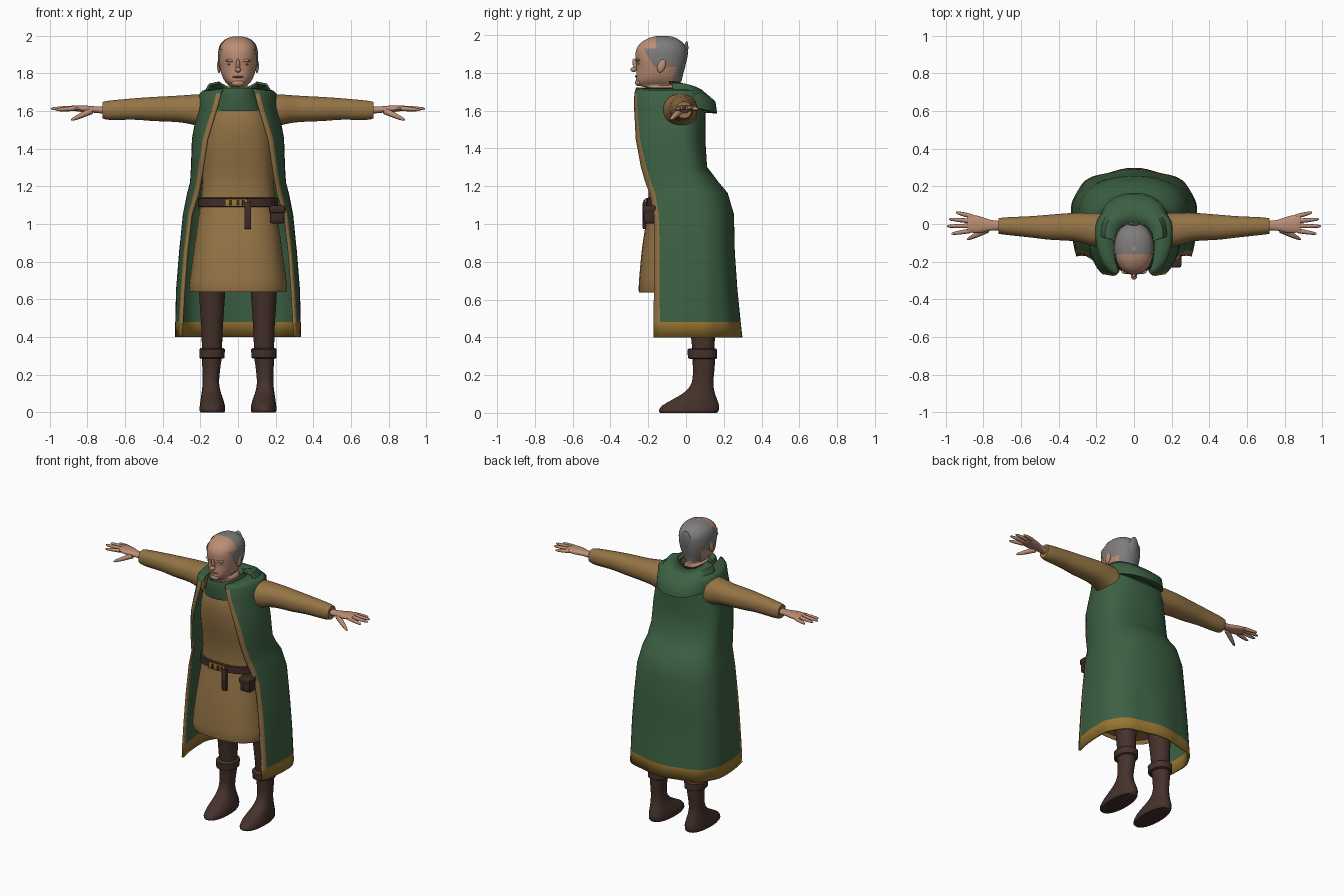
import bpy, bmesh, math
from mathutils import Vector

if "Cube" in bpy.data.objects:
    bpy.data.objects.remove(bpy.data.objects["Cube"])

def mat(name, *c):
    m = bpy.data.materials.new(name)
    m.diffuse_color = (*c, 1)
    m.use_nodes = True
    m.node_tree.nodes["Principled BSDF"].inputs["Base Color"].default_value = m.diffuse_color
    return m

GREEN = mat("green_cloth", 0.046, 0.118, 0.056)
OCHRE = mat("ochre_cloth", 0.30, 0.175, 0.06)
GOLD = mat("gold_hem", 0.32, 0.185, 0.032)
BROWN = mat("dark_leather", 0.06, 0.031, 0.024)
BELT = mat("belt_leather", 0.05, 0.024, 0.02)
SKIN = mat("skin", 0.50, 0.27, 0.175)
LIP = mat("lip", 0.27, 0.12, 0.085)
GREY = mat("grey_hair", 0.21, 0.205, 0.20)

def finish(bm, name, mats, mirror=False, solid=0):
    if not solid:
        bmesh.ops.recalc_face_normals(bm, faces=bm.faces)
    me = bpy.data.meshes.new(name)
    bm.to_mesh(me)
    bm.free()
    for m in mats:
        me.materials.append(m)
    ob = bpy.data.objects.new(name, me)
    bpy.context.collection.objects.link(ob)
    if solid:
        s = ob.modifiers.new("thickness", 'SOLIDIFY')
        s.thickness, s.offset = solid, 0
    if mirror:
        ob.modifiers.new("mirror", 'MIRROR')
    return ob

def spow(v, e):
    return math.copysign(abs(v) ** e, v)

def smooth_rows(rows, k):
    """Catmull-Rom interpolation between cross-sections."""
    out = []
    for i in range(len(rows) - 1):
        p0, p1, p2, p3 = (rows[min(max(j, 0), len(rows) - 1)] for j in range(i - 1, i + 3))
        for s in range(k):
            t = s / k
            out.append([0.5 * (2*b + (c-a)*t + (2*a-5*b+4*c-d)*t*t + (3*b-a-3*c+d)*t**3)
                        for a, b, c, d in zip(p0, p1, p2, p3)])
    return out + [list(rows[-1])]

def loft(name, rows, m, axis='z', n=2.2, seg=24, k=3, mirror=False, keep=None, grow=0):
    """Rows are (position, lo1, hi1, lo2, hi2) along z (x, y) or along x (y, z)."""
    bm = bmesh.new()
    rings = []
    for p, a0, a1, b0, b1 in smooth_rows(rows, k):
        ring = []
        for i in range(seg):
            t = 2 * math.pi * (i + 0.5) / seg
            a = (a0 + a1) / 2 + ((a1 - a0) / 2 + grow) * spow(math.cos(t), 2 / n)
            b = (b0 + b1) / 2 + ((b1 - b0) / 2 + grow) * spow(math.sin(t), 2 / n)
            ring.append(bm.verts.new((a, b, p) if axis == 'z' else (p, a, b)))
        rings.append(ring)
    for r, q in zip(rings, rings[1:]):
        for i in range(seg):
            j = (i + 1) % seg
            bm.faces.new((r[i], r[j], q[j], q[i]))
    bm.faces.new(rings[0])
    bm.faces.new(rings[-1])
    if keep:
        bmesh.ops.delete(bm, geom=[f for f in bm.faces if not keep(f.calc_center_median())],
                         context='FACES')
    return finish(bm, name, [m], mirror)

def zrows(rows):
    """Symmetric (z, half width, y front, y back) rows."""
    return [(z, -w, w, f, b) for z, w, f, b in rows]

def shell(name, rows, mats, trim=False, hem=None, n=2.3, seg=48, lift=0, ripple=0):
    """Open wrap; rows are (z, half width, edge x, edge y, centre y, back y)."""
    bm = bmesh.new()
    grid = []
    for z, w, ex, ey, cy, yb in rows:
        end = math.pi - math.asin((ex / w) ** (n / 2))
        d = (cy - ey) / (1 - (ex / w) ** n) ** (1 / n)
        cut = end - (0.08 if z < 1.1 else 0.12)
        ts = [-cut + 2 * cut * i / seg for i in range(seg + 1)]
        if trim:
            ts = [-end] + ts + [end]
        line = []
        for t in ts:
            s, c = spow(math.sin(t), 2 / n), spow(math.cos(t), 2 / n)
            g = 1 + ripple * max(0, 1 - z) * math.cos(8 * t) * max(0, math.cos(t))
            line.append(bm.verts.new((w * s * g, cy + (yb - cy if c > 0 else d) * c * g,
                                      z + lift * math.sin(t) ** 2)))
        grid.append(line)
    for r, (a, b) in enumerate(zip(grid, grid[1:])):
        for i in range(len(a) - 1):
            f = bm.faces.new((a[i], a[i + 1], b[i + 1], b[i]))
            if trim and i in (0, len(a) - 2) and rows[r][0] < 1.69:
                f.material_index = 1
            if hem and rows[r][0] < hem:
                f.material_index = 2
    return finish(bm, name, mats, solid=0.014)

def box(name, centre, size, m, bevel=0.006):
    bm = bmesh.new()
    bmesh.ops.create_cube(bm, size=1)
    for v in bm.verts:
        v.co = Vector([c + a * s for c, a, s in zip(centre, v.co, size)])
    bmesh.ops.bevel(bm, geom=bm.edges[:], offset=bevel, segments=2, affect='EDGES', profile=0.5)
    return finish(bm, name, [m])

def ball(name, centre, radii, m, mirror=False, lean=0):
    bm = bmesh.new()
    bmesh.ops.create_uvsphere(bm, u_segments=16, v_segments=10, radius=1)
    for v in bm.verts:
        p = Vector([a * r for a, r in zip(v.co, radii)])
        p.y += lean * p.z
        v.co = p + Vector(centre)
    return finish(bm, name, [m], mirror)

def finger(name, a, b, r0, r1):
    a, b = Vector(a), Vector(b)
    q = (b - a).to_track_quat('Z', 'Y')
    bm = bmesh.new()
    rings = []
    for t, r in ((0, r0), (0.5, (r0 + r1) / 2 + 0.001), (0.9, r1), (1, r1 * 0.4)):
        rings.append([bm.verts.new(a.lerp(b, t) + q @ Vector((r * math.cos(i * math.pi / 4),
                      r * math.sin(i * math.pi / 4), 0))) for i in range(8)])
    for r, s in zip(rings, rings[1:]):
        for i in range(8):
            bm.faces.new((r[i], r[(i + 1) % 8], s[(i + 1) % 8], s[i]))
    bm.faces.new(rings[0])
    bm.faces.new(rings[-1])
    finish(bm, name, [SKIN], True)

# Cloak with ochre front edges and gold hem
shell("cloak", [
    (0.40, .328, .300, -.170, .06, .285), (0.48, .326, .297, -.170, .06, .277),
    (0.65, .322, .287, -.168, .06, .262), (0.85, .306, .272, -.166, .06, .250),
    (1.05, .286, .248, -.168, .05, .247), (1.16, .264, .212, -.190, .03, .215),
    (1.22, .248, .200, -.212, .01, .165), (1.30, .243, .187, -.235, -.01, .105),
    (1.45, .238, .163, -.262, -.03, .095), (1.54, .222, .135, -.266, -.03, .095),
    (1.62, .203, .110, -.270, -.03, .095), (1.69, .198, .092, -.268, -.03, .090),
    (1.703, .185, .088, -.264, -.03, .080), (1.712, .110, .080, -.255, -.08, .010)],
    [GREEN, OCHRE, GOLD], trim=True, hem=0.47, ripple=0.05)
shell("hood", [
    (1.715, .10, .098, -.10, -.08, .000), (1.705, .150, .147, -.09, -.06, .080),
    (1.645, .185, .181, -.07, -.05, .150), (1.590, .190, .186, -.07, -.05, .160),
    (1.595, .170, .166, -.07, -.05, .100)], [GREEN], lift=0.035)
loft("collar", zrows([(1.60, .135, -.258, .03), (1.66, .115, -.267, .02), (1.715, .095, -.268, .005),
                      (1.722, .085, -.258, -.005), (1.70, .07, -.235, -.02)]), GREEN, k=2)

# Tunic, sleeves and belt
loft("tunic", zrows([(0.66, .24, -.235, .15), (0.65, .262, -.252, .17), (0.85, .237, -.236, .14),
                     (1.00, .216, -.214, .12), (1.11, .200, -.198, .10), (1.25, .188, -.205, .08),
                     (1.42, .186, -.238, .075), (1.56, .165, -.246, .07), (1.68, .12, -.21, .02)]),
     OCHRE, n=2.5, seg=36)
loft("sleeve", [(.17, -.125, .06, 1.50, 1.69), (.235, -.115, .06, 1.525, 1.688),
                (.32, -.092, .06, 1.540, 1.682), (.45, -.084, .05, 1.546, 1.675),
                (.55, -.072, .042, 1.553, 1.668), (.68, -.058, .036, 1.552, 1.656),
                (.72, -.052, .03, 1.560, 1.648)], OCHRE, axis='x', seg=20, mirror=True)
loft("belt", zrows([(1.09, .204, -.202, .11), (1.093, .214, -.212, .12),
                    (1.136, .212, -.210, .12), (1.14, .200, -.200, .11)]), BELT, n=2.5, seg=36, k=1)
box("buckle", (-.01, -.214, 1.113), (.12, .012, .042), GOLD, 0.003)
for i, x in enumerate((-.04, 0, .03)):
    box(f"buckle_bar_{i}", (x, -.220, 1.113), (.016, .008, .03), BELT, 0.002)
box("hanging_strap", (.052, -.218, 1.045), (.036, .022, .145), BELT)
box("pouch", (.208, -.19, 1.045), (.078, .07, .085), BELT, 0.012)
box("pouch_flap", (.208, -.192, 1.078), (.086, .078, .04), BELT, 0.01)

# Legs and boots
loft("leg", [(.32, .085, .192, .035, .15), (.45, .08, .195, .02, .155),
             (.60, .07, .205, .0, .155), (.75, .06, .21, -.02, .15)], BROWN, mirror=True)
loft("boot", [(0, .072, .200, -.138, .165), (.012, .068, .205, -.145, .174),
              (.04, .070, .203, -.125, .176), (.075, .080, .198, -.065, .164),
              (.11, .092, .193, -.008, .152), (.16, .100, .188, .03, .145),
              (.24, .093, .19, .036, .152), (.31, .082, .195, .03, .156)], BROWN, mirror=True)
loft("boot_cuff", [(.285, .08, .198, .022, .158), (.29, .071, .205, .010, .166),
                   (.335, .069, .206, .006, .166), (.342, .08, .198, .02, .156)],
     BROWN, k=1, mirror=True)

# Hands
loft("palm", [(.70, -.034, .016, 1.584, 1.624), (.76, -.036, .022, 1.590, 1.625),
              (.82, -.048, .042, 1.594, 1.630), (.87, -.046, .050, 1.600, 1.629),
              (.885, -.04, .045, 1.605, 1.626)], SKIN, axis='x', seg=16, mirror=True)
for nm, a, b in (("index", (.87, -.036, 1.613), (.968, -.052, 1.606)),
                 ("middle", (.87, -.010, 1.616), (.992, -.012, 1.612)),
                 ("ring", (.87, .016, 1.616), (.982, .026, 1.612)),
                 ("little", (.86, .040, 1.613), (.945, .062, 1.606))):
    finger(nm + "_finger", a, b, 0.0125, 0.008)
finger("thumb", (.78, -.030, 1.600), (.885, -.082, 1.552), 0.018, 0.009)

# Head and face
HEAD = zrows([(1.64, .068, -.20, -.02), (1.715, .064, -.205, -.03), (1.733, .050, -.250, -.03),
              (1.755, .068, -.264, -.028), (1.785, .084, -.264, -.022), (1.83, .096, -.262, -.010),
              (1.88, .101, -.268, -.001), (1.925, .099, -.263, -.002), (1.96, .085, -.238, -.022),
              (1.983, .058, -.200, -.055), (1.993, .030, -.165, -.085), (1.996, .008, -.14, -.12)])
loft("head", HEAD, SKIN, seg=40, k=4)

def hairline(p):
    if p.z > 1.93:
        return p.y > -.16
    if p.z > 1.83:
        return p.y > -.17 - .055 * (p.z - 1.83) / .1
    return p.z > 1.755 and p.y > -.105 - 0.4 * (1.83 - p.z) + .06

loft("hair", HEAD, GREY, seg=96, k=8, keep=hairline, grow=0.005)
ball("hair_tail", (.0, -.004, 1.90), (.034, .014, .068), GREY, lean=0.12)
ball("nose_bridge", (0, -.268, 1.842), (.011, .014, .034), SKIN, lean=-0.25)
ball("nose_tip", (0, -.277, 1.818), (.017, .018, .013), SKIN)
ball("brow", (.038, -.252, 1.868), (.03, .014, .008), SKIN, True)
ball("eye", (.038, -.248, 1.848), (.017, .008, .005), LIP, True)
ball("lips", (0, -.262, 1.781), (.030, .009, .006), LIP)
ball("chin", (0, -.250, 1.748), (.034, .020, .018), SKIN)
ball("ear", (.101, -.130, 1.838), (.010, .022, .036), SKIN, True, 0.2)

bpy.ops.object.select_all(action='SELECT')
bpy.context.view_layer.objects.active = bpy.data.objects["cloak"]
bpy.ops.object.shade_smooth_by_angle(angle=math.radians(45))
